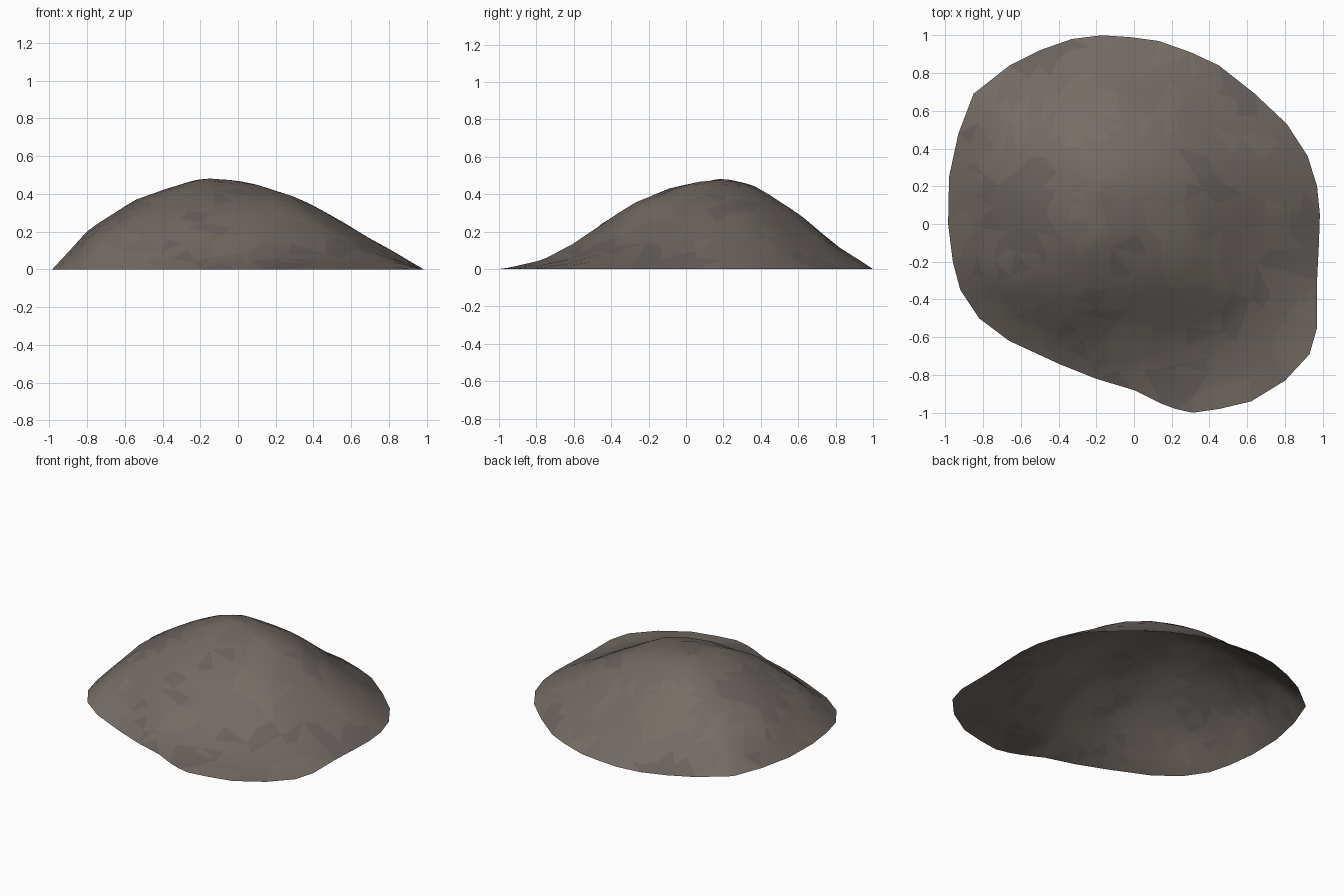
import bpy, math, random
from mathutils import Vector, noise
from mathutils.geometry import delaunay_2d_cdt

if "Cube" in bpy.data.objects:
    bpy.data.objects.remove(bpy.data.objects["Cube"])

random.seed(4)
PEAK = Vector((-0.15, 0.18))

# Ground outline of the mound, counter-clockwise
outline = [Vector(p) for p in [
    (.985, .05), (.97, .2), (.92, .36), (.81, .53), (.64, .69), (.45, .84), (.3, .91), (.13, .97),
    (-.02, .99), (-.17, 1), (-.33, .98), (-.5, .92), (-.66, .84), (-.85, .69), (-.93, .48),
    (-.98, .25), (-.985, 0), (-.96, -.2), (-.92, -.35), (-.82, -.5), (-.66, -.62), (-.4, -.74),
    (-.2, -.82), (0, -.88), (.14, -.95), (.22, -.98), (.31, -1), (.45, -.98), (.62, -.94),
    (.8, -.83), (.93, -.69), (.97, -.55), (.97, -.3), (.98, -.1)]]

# Slope profiles by compass angle: (share of the way from peak to rim, height)
left = [(0, .48), (.1, .475), (.24, .44), (.48, .36), (.78, .2), (1, 0)]
profiles = [
    (-150, left),
    (-110, [(0, .48), (.12, .465), (.28, .43), (.47, .36), (.62, .28), (.76, .17), (.9, .06), (1, 0)]),
    (-55, [(0, .48), (.1, .465), (.2, .44), (.4, .34), (.55, .21), (.7, .08), (.85, .02), (1, 0)]),
    (0, [(0, .48), (.1, .475), (.22, .455), (.4, .39), (.575, .29), (.75, .17), (.885, .08), (1, 0)]),
    (90, [(0, .48), (.1, .475), (.27, .43), (.51, .30), (.76, .13), (1, 0)]),
    (180, left),
    (210, left)]


def sample(profile, t):
    for (a, ha), (b, hb) in zip(profile, profile[1:]):
        if t <= b:
            return ha + (hb - ha) * (t - a) / (b - a)
    return 0


def height(angle, t):
    deg = (math.degrees(angle) + 150) % 360 - 150
    for (a, pa), (b, pb) in zip(profiles, profiles[1:]):
        if deg <= b:
            k = (deg - a) / (b - a)
            k = k * k * (3 - 2 * k)
            return sample(pa, t) * (1 - k) + sample(pb, t) * k


def rim_distance(angle):
    d = Vector((math.cos(angle), math.sin(angle)))
    for p, q in zip(outline, outline[1:] + outline[:1]):
        a, b = p - PEAK, q - PEAK
        ca, cb = d.x * a.y - d.y * a.x, d.x * b.y - d.y * b.x
        if ca <= 0 <= cb and d.dot(a + b) > 0:
            return (a + (b - a) * (-ca / (cb - ca))).dot(d)
    return 1


# Scattered surface points over the mound
points, heights = list(outline), [0.0] * len(outline)
points.append(PEAK.copy())
heights.append(.482)
RINGS = 13
for ring in range(1, RINGS):
    n = 6 + ring * 3
    for i in range(n):
        angle = (i + random.uniform(-.3, .3) + ring * .5) / n * math.tau
        t = (ring + random.uniform(-.3, .3)) / RINGS
        r = rim_distance(angle) * t
        p = PEAK + Vector((math.cos(angle), math.sin(angle))) * r
        bump = .012 * noise.noise((p.x * 4, p.y * 4, 1)) * min(1, 4 * t) * min(1, 4 * (1 - t))
        points.append(p)
        heights.append(min(.482, max(.002, height(angle, t) + bump)))

# Irregular triangulated shell, open underneath
edges = [(i, (i + 1) % len(outline)) for i in range(len(outline))]
verts, _, faces, origin, _, _ = delaunay_2d_cdt(points, edges, [], 1, 1e-5)
mesh = bpy.data.meshes.new("rock_mound")
mesh.from_pydata([(v.x, v.y, heights[o[0]] if o else 0) for v, o in zip(verts, origin)], [], faces)
mound = bpy.data.objects.new("rock_mound", mesh)
bpy.context.collection.objects.link(mound)

# Stone tones, in soft patches
for name, c in [("stone", (.165, .142, .127)), ("stone_dark", (.14, .122, .112)),
                ("stone_warm", (.18, .155, .133))]:
    mat = bpy.data.materials.new(name)
    mat.diffuse_color = (*c, 1)
    mat.use_nodes = True
    mat.node_tree.nodes["Principled BSDF"].inputs["Base Color"].default_value = mat.diffuse_color
    mesh.materials.append(mat)
for f in mesh.polygons:
    c = f.center
    v = noise.noise((c.x * 2.5, c.y * 2.5, 5)) + random.uniform(-.15, .15)
    f.material_index = 1 if v < -.2 else 2 if v > .2 else 0

bpy.context.view_layer.objects.active = mound
mound.select_set(True)
bpy.ops.object.shade_smooth_by_angle(angle=math.radians(22))
